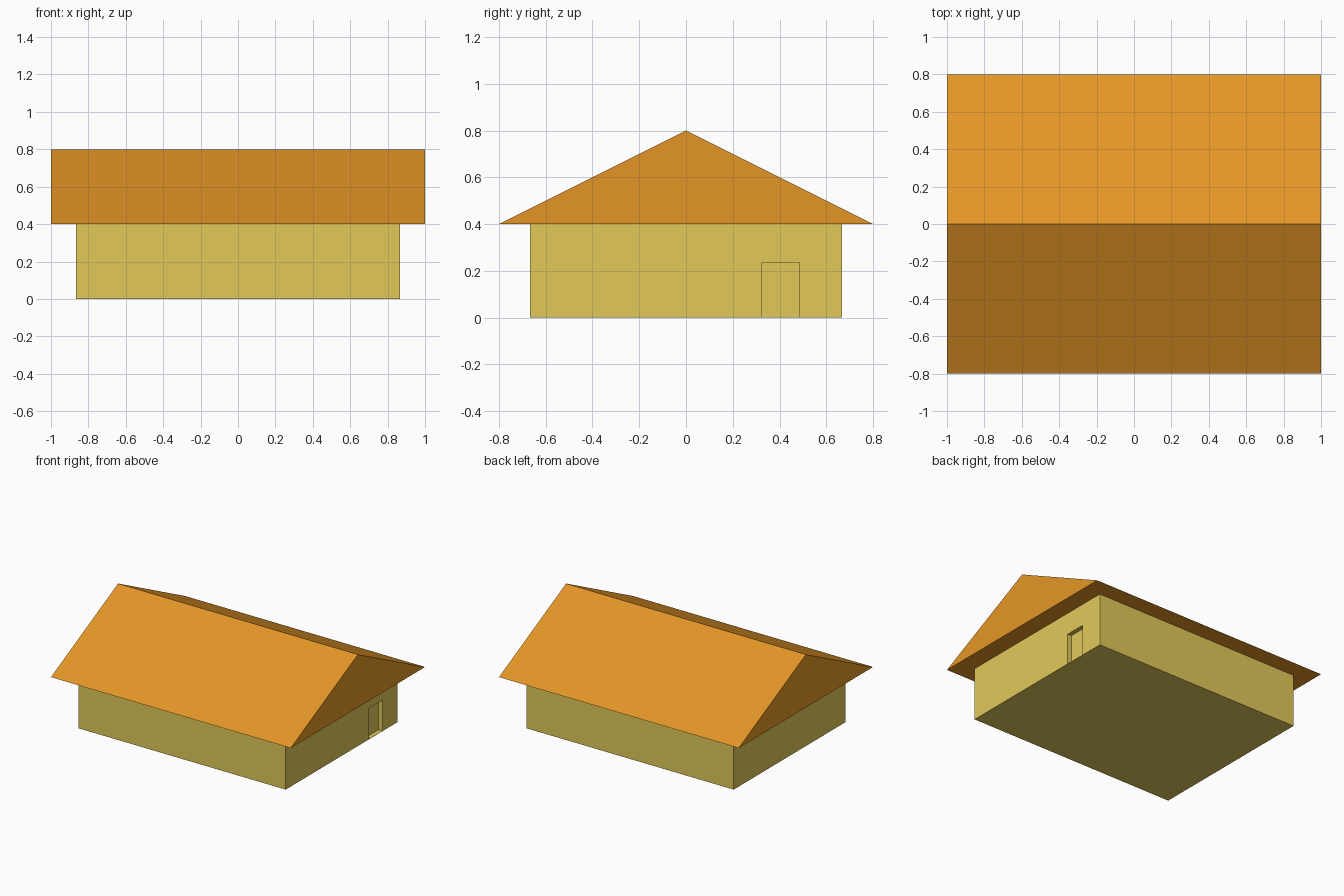
import bpy, bmesh

if "Cube" in bpy.data.objects:
    bpy.data.objects.remove(bpy.data.objects["Cube"])


def linear(c):
    c /= 255
    return c / 12.92 if c <= 0.04045 else ((c + 0.055) / 1.055) ** 2.4


def material(name, rgb):
    m = bpy.data.materials.new(name)
    m.diffuse_color = (*[linear(c) for c in rgb], 1)
    m.use_nodes = True
    m.node_tree.nodes["Principled BSDF"].inputs["Base Color"].default_value = m.diffuse_color
    return m


def prism(name, profile, x0, x1, mat):
    """Extrude a (y, z) profile along x from x0 to x1."""
    bm = bmesh.new()
    face = bm.faces.new([bm.verts.new((x0, y, z)) for y, z in profile])
    ext = bmesh.ops.extrude_face_region(bm, geom=[face])["geom"]
    verts = [v for v in ext if isinstance(v, bmesh.types.BMVert)]
    bmesh.ops.translate(bm, verts=verts, vec=(x1 - x0, 0, 0))
    bmesh.ops.recalc_face_normals(bm, faces=bm.faces)
    mesh = bpy.data.meshes.new(name)
    bm.to_mesh(mesh)
    bm.free()
    mesh.materials.append(mat)
    ob = bpy.data.objects.new(name, mesh)
    bpy.context.collection.objects.link(ob)
    return ob


def rect(y0, y1, z0, z1):
    return [(y0, z0), (y1, z0), (y1, z1), (y0, z1)]


wall = material("straw yellow", (226, 201, 90))
roof = material("roof orange", (228, 150, 38))

# Walls and gabled roof
walls = prism("walls", rect(-0.667, 0.667, 0, 0.4), -0.865, 0.865, wall)
prism("roof", [(-0.8, 0.4), (0.8, 0.4), (0, 0.8)], -1, 1, roof)

# Shallow doorway recess in the right-hand wall, with a thin sill left below
cutter = prism("doorway_cutter", rect(0.325, 0.485, 0.002, 0.235), 0.832, 0.9, wall)
cutter.hide_render = True
cutter.hide_viewport = True
cut = walls.modifiers.new("doorway", "BOOLEAN")
cut.operation = "DIFFERENCE"
cut.solver = "EXACT"
cut.object = cutter
